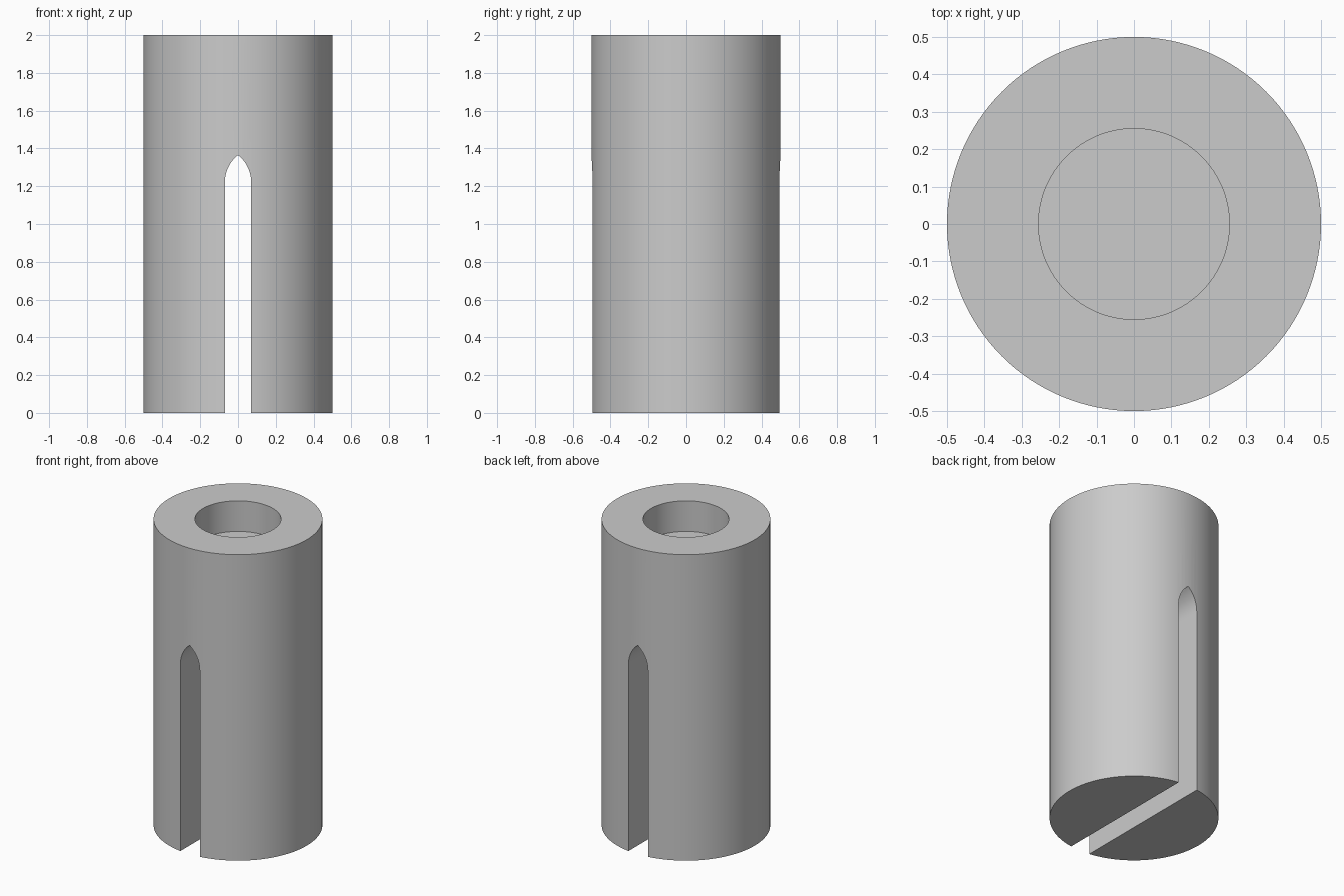
import bpy, bmesh, math

if "Cube" in bpy.data.objects:
    bpy.data.objects.remove(bpy.data.objects["Cube"], do_unlink=True)

HEIGHT, RADIUS = 2.0, 0.5
BORE_RADIUS, BORE_DEPTH = 0.255, 0.2
SLOT_HALF, SPRING, APEX = 0.07, 1.22, 1.365

grey = bpy.data.materials.new("plain grey")
grey.use_nodes = True
colour = (0.6, 0.6, 0.6, 1)
grey.diffuse_color = colour
grey.node_tree.nodes["Principled BSDF"].inputs["Base Color"].default_value = colour


def cylinder(name, radius, bottom, top):
    bpy.ops.mesh.primitive_cylinder_add(vertices=128, radius=radius, depth=top - bottom,
                                        location=(0, 0, (top + bottom) / 2))
    obj = bpy.context.object
    obj.name = name
    obj.data.materials.append(grey)
    return obj


def arch_slot(name):
    """Pointed-arch profile in the xz plane, extruded right through along y."""
    rise = APEX - SPRING
    arc = (SLOT_HALF ** 2 + rise ** 2) / (2 * SLOT_HALF)
    sweep = math.asin(rise / arc)
    steps = 12
    right = [(SLOT_HALF, -0.1)]
    for i in range(steps):
        a = sweep * i / steps
        right.append((SLOT_HALF - arc + arc * math.cos(a), SPRING + arc * math.sin(a)))
    outline = right + [(0, APEX)] + [(-x, z) for x, z in reversed(right)]
    bm = bmesh.new()
    face = bm.faces.new([bm.verts.new((x, -1, z)) for x, z in outline])
    moved = bmesh.ops.extrude_face_region(bm, geom=[face])["geom"]
    bmesh.ops.translate(bm, vec=(0, 2, 0),
                        verts=[v for v in moved if isinstance(v, bmesh.types.BMVert)])
    bmesh.ops.recalc_face_normals(bm, faces=bm.faces)
    mesh = bpy.data.meshes.new(name)
    bm.to_mesh(mesh)
    bm.free()
    mesh.materials.append(grey)
    obj = bpy.data.objects.new(name, mesh)
    bpy.context.collection.objects.link(obj)
    return obj


# Solid round body
body = cylinder("slotted_cylinder", RADIUS, 0, HEIGHT)

# Blind bore in the top and arched slot through the lower part
cutters = [cylinder("bore_cutter", BORE_RADIUS, HEIGHT - BORE_DEPTH, HEIGHT + 0.1),
           arch_slot("slot_cutter")]
bpy.ops.object.select_all(action="DESELECT")
body.select_set(True)
bpy.context.view_layer.objects.active = body
for cutter in cutters:
    cut = body.modifiers.new(cutter.name, "BOOLEAN")
    cut.operation = "DIFFERENCE"
    cut.solver = "EXACT"
    cut.object = cutter
    bpy.ops.object.modifier_apply(modifier=cut.name)
    bpy.data.objects.remove(cutter, do_unlink=True)

# Smooth round walls with crisp edges
bpy.ops.object.shade_smooth_by_angle(angle=math.radians(30))
